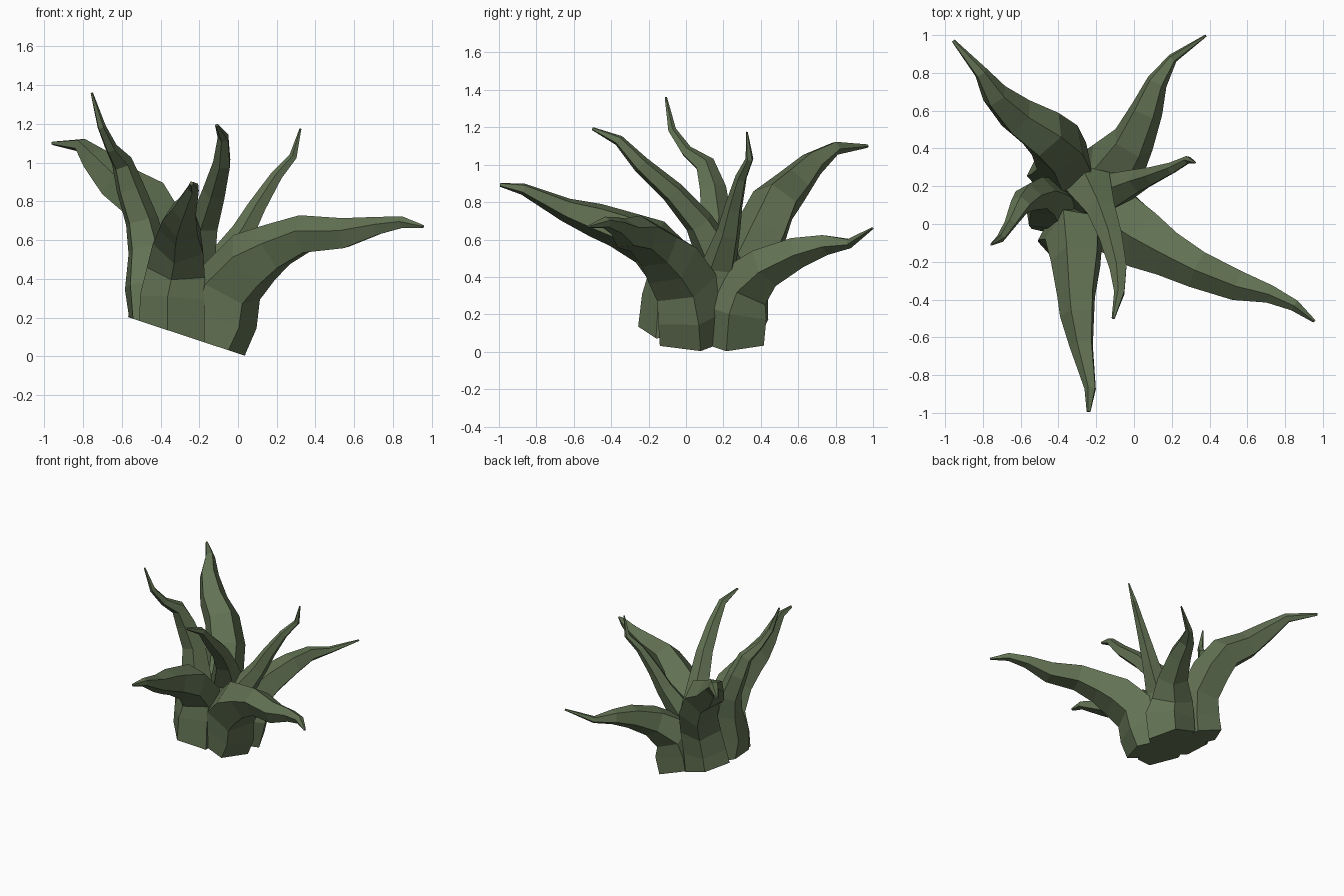
import bpy, bmesh, math
from mathutils import Vector

green = bpy.data.materials.new("dull leaf green")
green.diffuse_color = (0.122, 0.168, 0.087, 1)
SIDES = 5
BASE_NORMAL = Vector((0.31, 0, 0.95)).normalized()


def base_z(x):
    """Height of the slanted underside."""
    return max(0.0, 0.33 * (0.045 - x))


def tendril(name, path, out, turn=0.0):
    """Tapered five-sided tube through (x, y, z, radius) points.
    The foot is cut on the slant, with a flat side facing the direction out."""
    pts = [Vector(p[:3]) for p in path]
    bm = bmesh.new()
    rings = []
    inward = Vector((-out[0], -out[1], 0)).normalized()
    for i, (p, spec) in enumerate(zip(pts, path)):
        if i == 0:
            d = BASE_NORMAL
        elif i == len(pts) - 1:
            d = (p - pts[i - 1]).normalized()
        else:
            d = ((p - pts[i - 1]).normalized() + (pts[i + 1] - p).normalized()).normalized()
        inward = (inward - d * inward.dot(d)).normalized()
        other = d.cross(inward)
        r = spec[3] * 1.08
        ring = []
        for k in range(SIDES):
            a = turn + math.tau * k / SIDES
            v = p + (inward * math.cos(a) + other * math.sin(a)) * r
            if i == 0:
                v.z = base_z(v.x)
            ring.append(bm.verts.new(v))
        rings.append(ring)
    for r0, r1 in zip(rings, rings[1:]):
        for k in range(SIDES):
            n = (k + 1) % SIDES
            bm.faces.new((r0[k], r0[n], r1[n], r1[k]))
    bm.faces.new(rings[0][::-1])
    bm.faces.new(rings[-1])
    bmesh.ops.recalc_face_normals(bm, faces=bm.faces)
    mesh = bpy.data.meshes.new(name)
    bm.to_mesh(mesh)
    bm.free()
    mesh.materials.append(green)
    bpy.context.collection.objects.link(bpy.data.objects.new(name, mesh))


# long leaf sweeping right
tendril("right_leaf", [
    (-0.15, 0.03, 0.06, .185), (-0.09, 0.02, 0.2, .185), (-0.05, -0.01, 0.36, .17),
    (0.07, -0.09, 0.49, .155), (0.19, -0.16, 0.56, .12), (0.34, -0.24, 0.625, .098),
    (0.55, -0.325, 0.63, .078), (0.72, -0.37, 0.67, .047), (0.85, -0.43, 0.69, .03),
    (0.955, -0.515, 0.67, .008)], (0.93, -0.36))
# low leaf to the back right
tendril("back_right_leaf", [
    (-0.14, 0.25, 0.06, .175), (-0.11, 0.26, 0.22, .18), (-0.1, 0.31, 0.35, .15),
    (-0.01, 0.43, 0.455, .11), (0.065, 0.6, 0.535, .083), (0.12, 0.75, 0.575, .054),
    (0.205, 0.877, 0.58, .025), (0.38, 0.997, 0.66, .006)], (0.91, 0.41))
# thin upright leaf on the right
tendril("thin_leaf", [
    (-0.15, 0.15, 0.06, .12), (-0.13, 0.16, 0.25, .12), (-0.09, 0.18, 0.46, .09),
    (0.03, 0.23, 0.64, .06), (0.1, 0.255, 0.77, .046), (0.2, 0.295, 0.93, .03),
    (0.285, 0.34, 1.03, .02), (0.323, 0.325, 1.175, .005)], (1, 0.1))
# broad leaf to the back left
tendril("back_left_leaf", [
    (-0.4, 0.28, 0.15, .165), (-0.38, 0.29, 0.28, .155), (-0.36, 0.32, 0.46, .145),
    (-0.4, 0.41, 0.64, .14), (-0.48, 0.48, 0.8, .125), (-0.62, 0.57, 0.89, .1),
    (-0.735, 0.68, 1.01, .068), (-0.81, 0.8, 1.09, .035), (-0.957, 0.97, 1.1, .009)],
    (-0.9, 0.45))
# leaf reaching forward
tendril("front_leaf", [
    (-0.33, -0.07, 0.13, .175), (-0.33, -0.06, 0.3, .165), (-0.31, -0.06, 0.45, .15),
    (-0.3, -0.19, 0.59, .13), (-0.3, -0.37, 0.665, .1), (-0.295, -0.48, 0.705, .09),
    (-0.275, -0.64, 0.76, .062), (-0.23, -0.87, 0.87, .03), (-0.24, -0.994, 0.893, .01)],
    (0.15, -1), 0.3)
# inner leaf curling forward
tendril("inner_leaf", [
    (-0.22, 0.1, 0.1, .15), (-0.22, 0.14, 0.3, .14), (-0.23, 0.19, 0.48, .12),
    (-0.17, 0.07, 0.69, .075), (-0.12, -0.07, 0.85, .06), (-0.08, -0.24, 1.0, .045),
    (-0.075, -0.36, 1.13, .028), (-0.11, -0.5, 1.193, .008)], (0.4, -0.9))
# tall leaf on the left
tendril("left_leaf", [
    (-0.42, 0.09, 0.17, .16), (-0.45, 0.1, 0.37, .14), (-0.47, 0.14, 0.55, .1),
    (-0.5, 0.16, 0.7, .083), (-0.56, 0.14, 0.87, .07), (-0.6, 0.1, 1.0, .052),
    (-0.655, 0.0, 1.075, .03), (-0.705, -0.075, 1.185, .021), (-0.755, -0.108, 1.36, .006)],
    (-1, -0.1))
